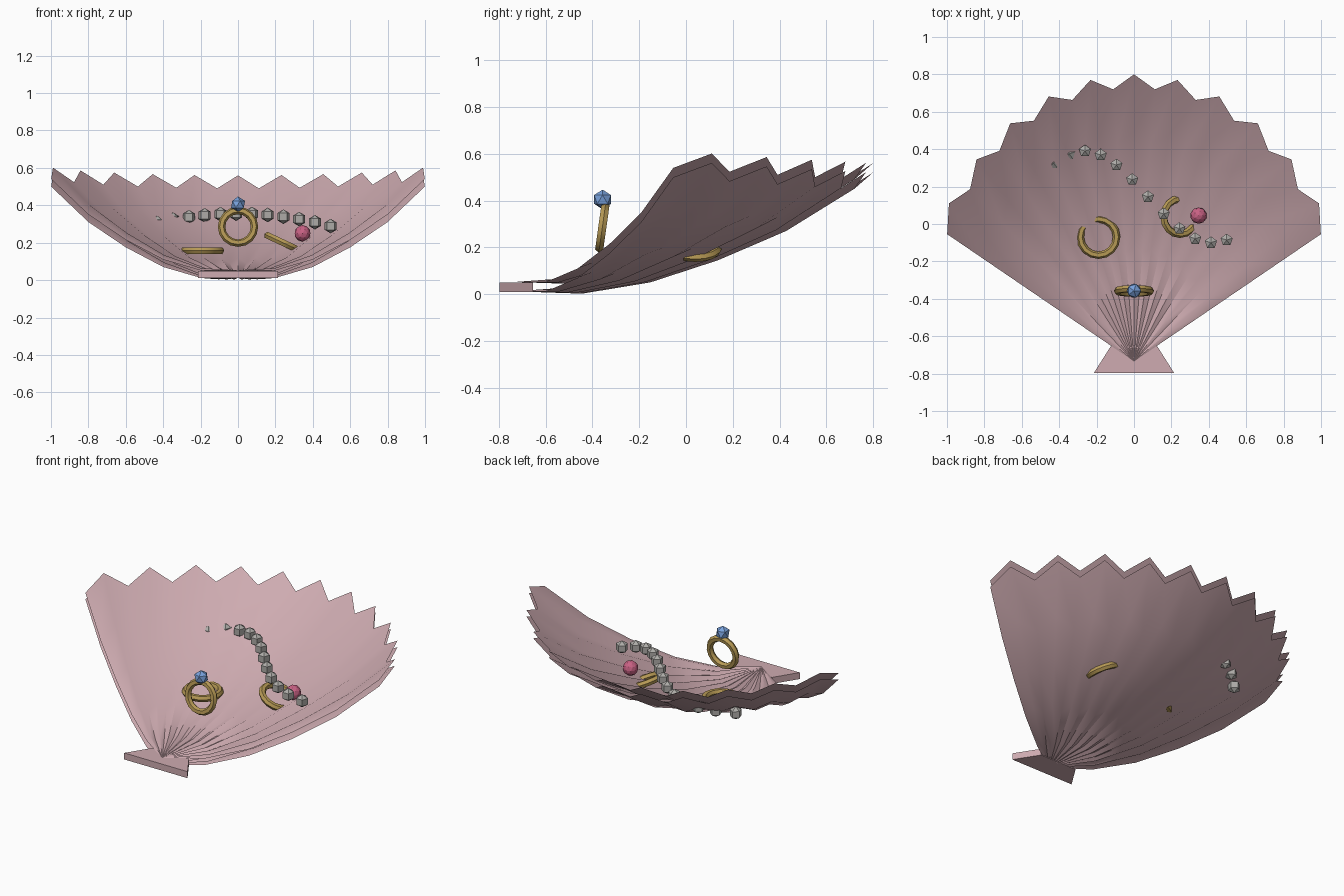
import bpy, bmesh, math
from mathutils import Matrix, Vector

if "Cube" in bpy.data.objects:
    bpy.data.objects.remove(bpy.data.objects["Cube"])


def material(name, rgb):
    m = bpy.data.materials.new(name)
    m.diffuse_color = (*rgb, 1)
    m.use_nodes = True
    m.node_tree.nodes["Principled BSDF"].inputs["Base Color"].default_value = m.diffuse_color
    return m


PINK = material("shell_pink", (0.62, 0.41, 0.44))
GOLD = material("gold", (0.47, 0.32, 0.09))
GREY = material("pearl_grey", (0.42, 0.41, 0.39))
BLUE = material("gem_blue", (0.19, 0.36, 0.72))
ROSE = material("bead_rose", (0.58, 0.12, 0.23))


def mesh_object(name, verts, faces, mat, smooth=None):
    me = bpy.data.meshes.new(name)
    me.from_pydata(verts, [], faces)
    me.materials.append(mat)
    bm = bmesh.new()
    bm.from_mesh(me)
    bmesh.ops.remove_doubles(bm, verts=bm.verts, dist=1e-5)
    bmesh.ops.recalc_face_normals(bm, faces=bm.faces)
    bm.to_mesh(me)
    bm.free()
    ob = bpy.data.objects.new(name, me)
    bpy.context.collection.objects.link(ob)
    if smooth:
        finish(ob, smooth)
    return ob


def finish(ob, angle):
    bpy.ops.object.select_all(action='DESELECT')
    ob.select_set(True)
    bpy.context.view_layer.objects.active = ob
    bpy.ops.object.shade_smooth_by_angle(angle=math.radians(angle))


# Scallop shell: two thin pleated fan sheets, open at the rim
APEX_Y, STEP = -0.735, math.radians(5.66)
PROFILE = [0.012, 0.009, 0.064, 0.166, 0.298, 0.485]   # height at each fifth of the radius


def fan(name, lift):
    verts, faces = [], []
    for k in range(-11, 12):
        ridge = k % 2 == 0
        radius = 1.535 if ridge else 1.462
        for i, h in enumerate(PROFILE):
            t = i / 5
            r = radius * t
            z = h + lift + (0.035 if ridge else -0.035) * t + 0.05 * t * (k / 11) ** 2
            verts.append((0.772 * r * math.sin(k * STEP), APEX_Y + r * math.cos(k * STEP), z))
    n = len(PROFILE)
    for k in range(22):
        for i in range(n - 1):
            a = k * n + i
            faces.append((a, a + n, a + n + 1, a + 1))
    return mesh_object(name, verts, faces, PINK, 45)


fan("shell_outer_sheet", 0.0)
fan("shell_inner_sheet", 0.04)

# Hinge: tapered plate
outline = [(-0.215, -0.797), (0.215, -0.797), (0.125, -0.655), (-0.125, -0.655)]
hinge = [(x, y, z) for z in (0.01, 0.05) for x, y in outline]
sides = [(i, (i + 1) % 4, (i + 1) % 4 + 4, i + 4) for i in range(4)]
mesh_object("hinge", hinge, [(3, 2, 1, 0), (4, 5, 6, 7)] + sides, PINK)


# Rings
def ring(name, loc, rot, major, minor=0.02):
    bpy.ops.mesh.primitive_torus_add(
        major_segments=16, minor_segments=6, major_radius=major, minor_radius=minor,
        location=loc, rotation=[math.radians(a) for a in rot])
    ob = bpy.context.object
    ob.name = name
    ob.data.materials.append(GOLD)
    finish(ob, 35)


ring("gem_ring", (0, -0.358, 0.285), (82, 0, 0), 0.088)
ring("flat_ring", (-0.19, -0.07, 0.158), (0, 0, 0), 0.097)
ring("tilted_ring", (0.245, 0.04, 0.198), (0, 25, 0), 0.095)


# Gem and rose bead
def ball(name, loc, radius, level, mat):
    bpy.ops.mesh.primitive_ico_sphere_add(subdivisions=level, radius=radius, location=loc)
    ob = bpy.context.object
    ob.name = name
    ob.data.materials.append(mat)


ball("gem", (0, -0.357, 0.405), 0.042, 1, BLUE)
ball("rose_bead", (0.345, 0.045, 0.25), 0.044, 2, ROSE)


# Pearl string: five-sided beads along a wave
def pearl(name, c, r):
    verts = [c + Vector((0, 0, r)), c - Vector((0, 0, r))]
    for lat in (math.pi / 6, -math.pi / 6):
        for j in range(5):
            a = math.pi / 2 + j * math.tau / 5
            verts.append(c + r * Vector((math.cos(a) * math.cos(lat),
                                         math.sin(a) * math.cos(lat), math.sin(lat))))
    faces = []
    for j in range(5):
        k = (j + 1) % 5
        faces += [(0, 2 + j, 2 + k), (2 + j, 7 + j, 7 + k, 2 + k), (1, 7 + k, 7 + j)]
    mesh_object(name, verts, faces, GREY)


for i in range(13):
    x = -0.515 + 0.0842 * i
    y = 0.145 - 0.245 * math.sin(math.pi * (x - 0.075) / 0.69)
    z = 0.355 - 0.27 * x * x
    pearl(f"pearl_{i + 1}", Vector((x, y, z)), 0.039)
